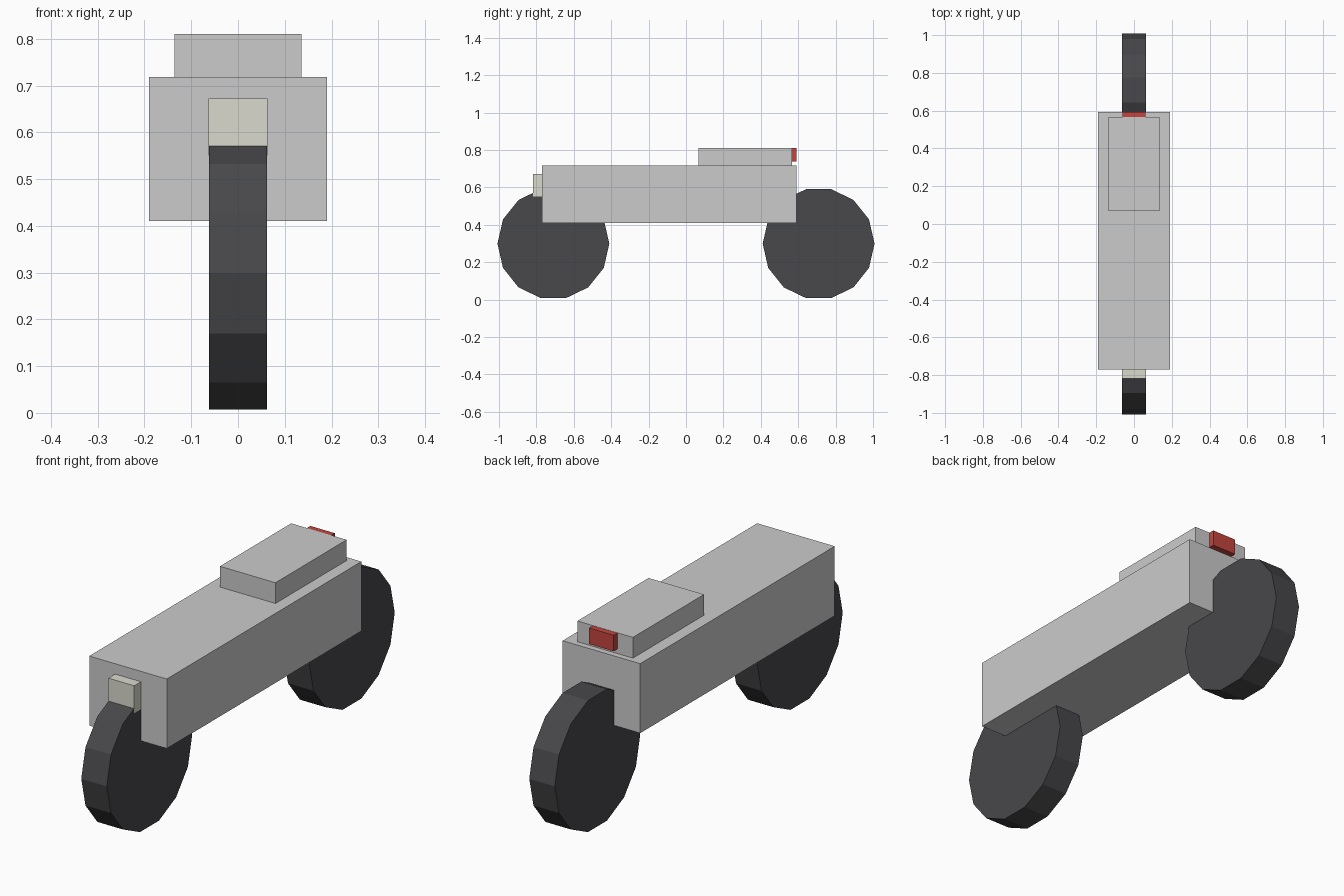
import bpy
import math

if "Cube" in bpy.data.objects:
    bpy.data.objects.remove(bpy.data.objects["Cube"])


def material(name, color):
    m = bpy.data.materials.new(name)
    m.diffuse_color = (*color, 1)
    m.use_nodes = True
    m.node_tree.nodes["Principled BSDF"].inputs["Base Color"].default_value = m.diffuse_color
    return m


def box(name, lo, hi, mat=None):
    """Axis-aligned box between two corners, origin at its centre."""
    size = [b - a for a, b in zip(lo, hi)]
    bpy.ops.mesh.primitive_cube_add(size=1, location=[(a + b) / 2 for a, b in zip(lo, hi)])
    ob = bpy.context.object
    ob.name = name
    ob.scale = size
    bpy.ops.object.transform_apply(location=False, rotation=False, scale=True)
    if mat:
        ob.data.materials.append(mat)
    return ob


def wheel(name, y, mat):
    """Low-poly 14-sided wheel, a corner pointing straight up."""
    bpy.ops.mesh.primitive_cylinder_add(vertices=14, radius=0.299, depth=0.125,
                                        location=(0, y, 0.299),
                                        rotation=(0, math.pi / 2, 0))
    ob = bpy.context.object
    ob.name = name
    ob.data.materials.append(mat)


rubber = material("dark_rubber", (0.065, 0.065, 0.07))
lamp_white = material("lamp_white", (0.70, 0.70, 0.62))
lamp_red = material("lamp_red", (0.55, 0.06, 0.05))

# Main body and raised seat
box("body", (-0.19, -0.77, 0.41), (0.19, 0.592, 0.718))
box("seat", (-0.136, 0.068, 0.718), (0.136, 0.566, 0.81))

# Wheels, front and back
wheel("front_wheel", -0.709, rubber)
wheel("rear_wheel", 0.709, rubber)

# Headlight on the nose, tail light behind the seat
box("headlight", (-0.063, -0.817, 0.55), (0.063, -0.765, 0.672), lamp_white)
box("tail_light", (-0.06, 0.562, 0.738), (0.06, 0.592, 0.809), lamp_red)
